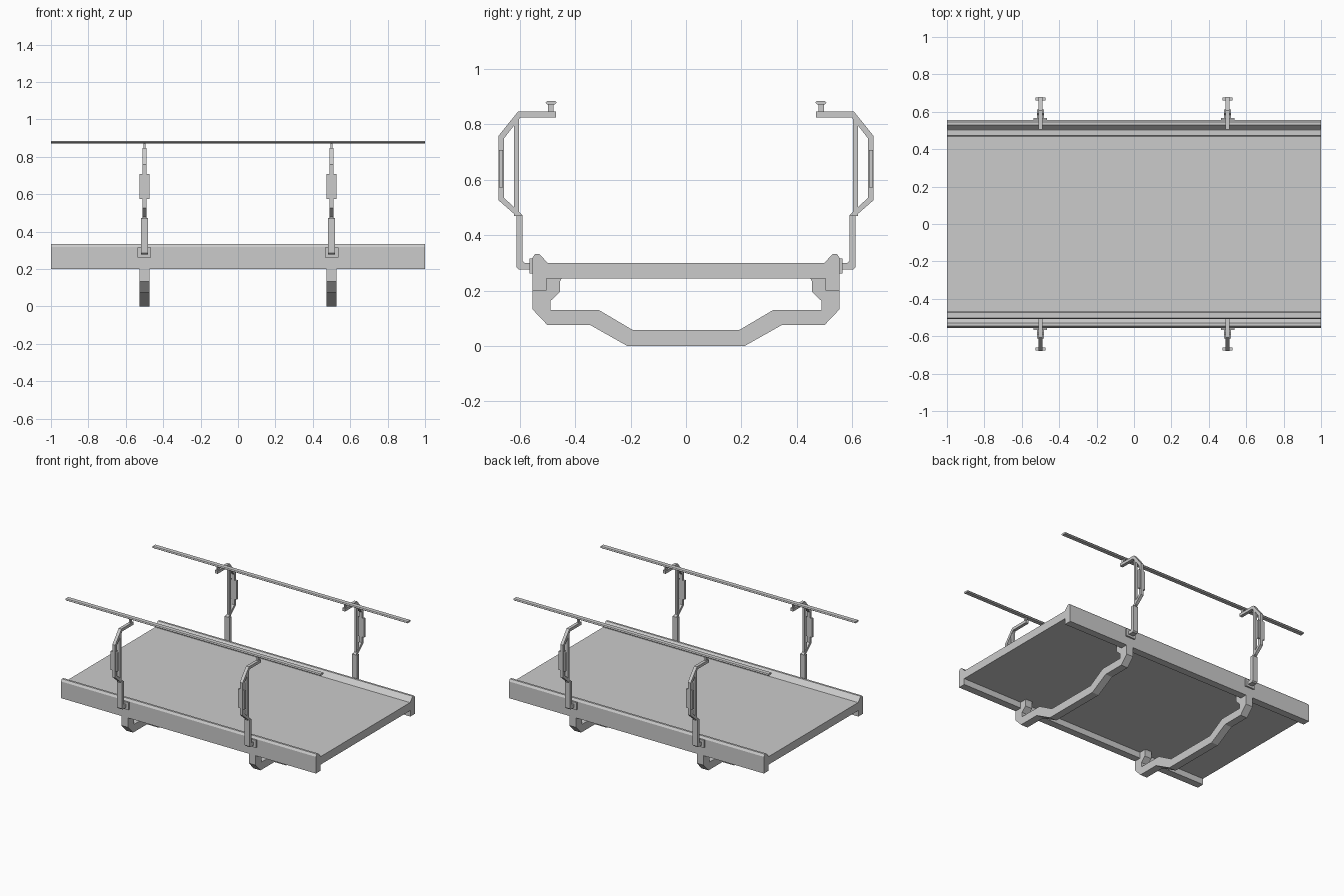
import bpy, bmesh

cube = bpy.data.objects.get("Cube")
if cube:
    bpy.data.objects.remove(cube, do_unlink=True)

grey = bpy.data.materials.new("light grey")
grey.use_nodes = True
COLOUR = (0.6, 0.6, 0.6, 1)
grey.diffuse_color = COLOUR
grey.node_tree.nodes["Principled BSDF"].inputs["Base Color"].default_value = COLOUR


def extrude(name, profile, x, width):
    """Extrude a y-z outline along x, centred on x."""
    bm = bmesh.new()
    face = bm.faces.new([bm.verts.new((x - width / 2, y, z)) for y, z in profile])
    ext = bmesh.ops.extrude_face_region(bm, geom=[face])
    moved = [v for v in ext["geom"] if isinstance(v, bmesh.types.BMVert)]
    bmesh.ops.translate(bm, verts=moved, vec=(width, 0, 0))
    bmesh.ops.recalc_face_normals(bm, faces=bm.faces)
    mesh = bpy.data.meshes.new(name)
    bm.to_mesh(mesh)
    bm.free()
    mesh.materials.append(grey)
    obj = bpy.data.objects.new(name, mesh)
    bpy.context.collection.objects.link(obj)
    return obj


def both_halves(half):
    """Complete an outline that is symmetrical about y = 0."""
    return half + [(-y, z) for y, z in reversed(half)]


def box(y0, y1, z0, z1):
    return [(y0, z0), (y1, z0), (y1, z1), (y0, z1)]


# Deck with raised curbs along both long edges
deck_top = [(-0.5, 0.3), (-0.53, 0.333), (-0.545, 0.333), (-0.555, 0.318)]
deck_under = [(-0.555, 0.2), (-0.503, 0.2), (-0.503, 0.243)]
extrude("deck", both_halves(deck_top + deck_under), 0, 2)

# Bent cross beam below the deck
beam_bottom = [(-0.212, 0), (-0.345, 0.075), (-0.5, 0.075), (-0.555, 0.133), (-0.555, 0.2)]
beam_top = [(-0.503, 0.2), (-0.503, 0.243), (-0.45, 0.243), (-0.455, 0.232),
            (-0.455, 0.195), (-0.49, 0.162), (-0.49, 0.13), (-0.315, 0.13), (-0.193, 0.058)]

# Hanger outlines, on the front side
post = [(-0.555, 0.277), (-0.605, 0.277), (-0.613, 0.285), (-0.613, 0.472),
        (-0.59, 0.472), (-0.59, 0.308), (-0.582, 0.3), (-0.555, 0.3)]
arm = [(-0.607, 0.465), (-0.678, 0.527), (-0.678, 0.758), (-0.607, 0.846), (-0.47, 0.846),
       (-0.47, 0.826), (-0.598, 0.826), (-0.657, 0.75), (-0.657, 0.535), (-0.59, 0.472)]
hanger_parts = [
    ("foot_plate", box(-0.566, -0.554, 0.262, 0.315), 0.072),
    ("post", post, 0.038),
    ("arm", arm, 0.022),
    ("inner_bar", box(-0.622, -0.603, 0.47, 0.825), 0.016),
    ("grip", box(-0.676, -0.661, 0.573, 0.707), 0.052),
    ("rail_stem", box(-0.498, -0.479, 0.84, 0.875), 0.01),
]
rail = [(-0.5, 0.872), (-0.507, 0.878), (-0.502, 0.885),
        (-0.472, 0.885), (-0.467, 0.878), (-0.474, 0.872)]

for x, end in ((-0.5, "right"), (0.5, "left")):
    extrude(f"{end}_cross_beam", both_halves(beam_bottom + beam_top), x, 0.054)

for sign, side in ((1, "front"), (-1, "back")):
    extrude(f"{side}_rail", [(sign * y, z) for y, z in rail], 0, 2)
    for x, end in ((-0.5, "right"), (0.5, "left")):
        for name, outline, width in hanger_parts:
            extrude(f"{side}_{end}_{name}", [(sign * y, z) for y, z in outline], x, width)
